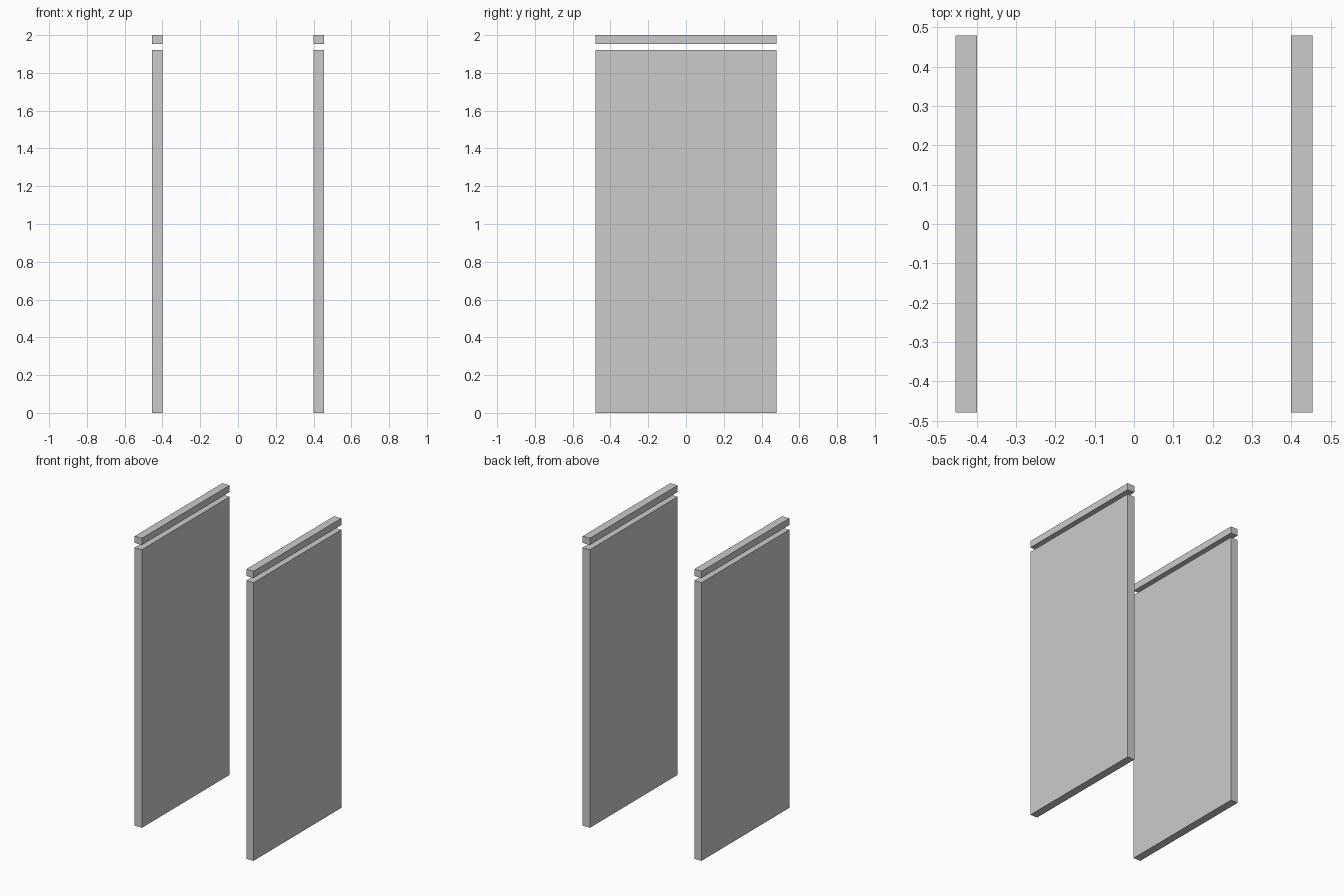
import bpy

if "Cube" in bpy.data.objects:
    bpy.data.objects.remove(bpy.data.objects["Cube"])


def box(name, x0, x1, y0, y1, z0, z1):
    """Axis-aligned box given by its limits."""
    bpy.ops.mesh.primitive_cube_add(
        size=1, location=((x0 + x1) / 2, (y0 + y1) / 2, (z0 + z1) / 2))
    ob = bpy.context.object
    ob.name = name
    ob.scale = (x1 - x0, y1 - y0, z1 - z0)
    bpy.ops.object.transform_apply(location=True, rotation=False, scale=True)
    return ob


INNER, OUTER, HALF_DEPTH = 0.399, 0.454, 0.479

for side, a, b in (("left", -OUTER, -INNER), ("right", INNER, OUTER)):
    # tall side panel
    box(side + "_panel", a, b, -HALF_DEPTH, HALF_DEPTH, 0, 1.921)
    # separate rail floating above the shadow gap
    box(side + "_top_rail", a, b, -HALF_DEPTH, HALF_DEPTH, 1.953, 2.0)
